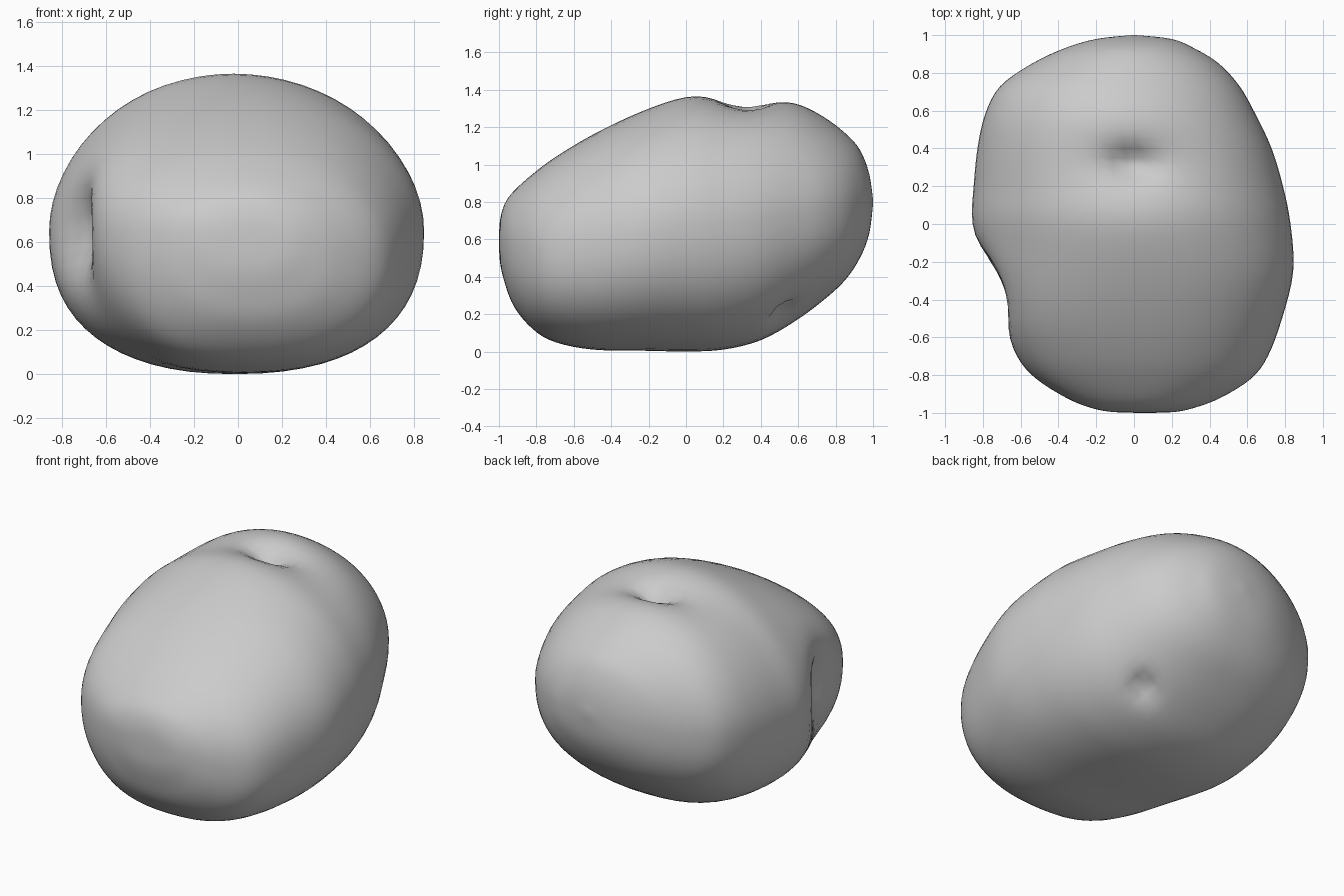
import bpy, bmesh, math
from mathutils import Vector

if "Cube" in bpy.data.objects:
    bpy.data.objects.remove(bpy.data.objects["Cube"])

# Cross-section stations: y, left x, right x, bottom z, top z
ROWS = [
    (-1.0, 0.05, 0.07, 0.58, 0.60),
    (-0.995, -0.12, 0.22, 0.48, 0.70),
    (-0.97, -0.24, 0.33, 0.37, 0.79),
    (-0.92, -0.36, 0.46, 0.24, 0.86),
    (-0.82, -0.52, 0.62, 0.12, 0.95),
    (-0.70, -0.63, 0.71, 0.05, 1.04),
    (-0.50, -0.735, 0.785, 0.01, 1.16),
    (-0.25, -0.82, 0.845, 0.005, 1.28),
    (0.0, -0.86, 0.83, 0.0, 1.365),
    (0.20, -0.85, 0.79, 0.01, 1.375),
    (0.40, -0.83, 0.73, 0.06, 1.37),
    (0.58, -0.79, 0.645, 0.16, 1.335),
    (0.73, -0.71, 0.56, 0.27, 1.26),
    (0.85, -0.54, 0.45, 0.38, 1.17),
    (0.93, -0.37, 0.32, 0.50, 1.08),
    (0.98, -0.20, 0.20, 0.63, 0.95),
    (1.0, -0.01, 0.01, 0.79, 0.81),
]
# Dimples: centre, inward push, radius per axis
DENTS = [
    ((0.0, 0.32, 1.37), (0, 0, -0.07), (0.32, 0.16, 0.5)),
    ((-0.01, 0.32, 1.35), (0, 0, -0.12), (0.09, 0.07, 0.3)),
    ((-0.78, -0.40, 0.65), (0.08, 0.0, 0), (0.4, 0.20, 0.32)),
    ((-0.77, -0.30, 0.65), (0.12, 0.02, 0), (0.3, 0.13, 0.17)),
    ((0.38, 0.53, 0.18), (-0.06, -0.05, 0.10), (0.05, 0.05, 0.065)),
]
SEGS, SUB = 64, 4


def catmull(p0, p1, p2, p3, t):
    return [0.5 * (2 * b + (c - a) * t + (2 * a - 5 * b + 4 * c - d) * t * t
                   + (3 * b - a - 3 * c + d) * t ** 3)
            for a, b, c, d in zip(p0, p1, p2, p3)]


def section_point(row, a):
    y, xl, xr, zb, zt = row
    s, c = math.sin(a), math.cos(a)
    f = min(max(-y / 0.6, 0), 1)          # 1 at the front, 0 from the middle back
    f = f * f * (3 - 2 * f)
    e = 2 / (1.93 + 0.2 * f if s > 0 else 2.35)
    x = (xl + xr) / 2 + (xr - xl) / 2 * math.copysign(abs(c) ** e, c)
    z = (zb + zt) / 2 + (zt - zb) / 2 * math.copysign(abs(s) ** e, s)
    if c < 0:                             # left flank rides higher at the front
        z += (0.2 * f - 0.04) * (zt - zb) * 0.6 * abs(c) ** 3
    return Vector((x, y, z))


def dented(p):
    q = p.copy()
    for centre, push, rad in DENTS:
        d = math.sqrt(sum(((p[i] - centre[i]) / rad[i]) ** 2 for i in range(3)))
        q += Vector(push) * math.exp(-d ** 1.8)
    return q


# Smoothly interpolated stations
rows = []
n = len(ROWS)
for i in range(n - 1):
    pts = [ROWS[min(max(k, 0), n - 1)] for k in range(i - 1, i + 3)]
    rows += [catmull(*pts, j / SUB) for j in range(SUB)]
rows.append(ROWS[-1])

# Loft the lumpy body
bm = bmesh.new()
rings = [[bm.verts.new(dented(section_point(r, math.tau * k / SEGS)))
          for k in range(SEGS)] for r in rows]
for a, b in zip(rings, rings[1:]):
    for k in range(SEGS):
        m = (k + 1) % SEGS
        bm.faces.new((a[k], a[m], b[m], b[k]))
bm.faces.new(rings[0])
bm.faces.new(rings[-1])

# Relax the surface a little
for _ in range(2):
    bmesh.ops.smooth_vert(bm, verts=bm.verts, factor=0.3,
                          use_axis_x=True, use_axis_y=True, use_axis_z=True)
bmesh.ops.recalc_face_normals(bm, faces=bm.faces)
for f in bm.faces:
    f.smooth = True

mesh = bpy.data.meshes.new("potato")
bm.to_mesh(mesh)
bm.free()
potato = bpy.data.objects.new("potato", mesh)
bpy.context.collection.objects.link(potato)
